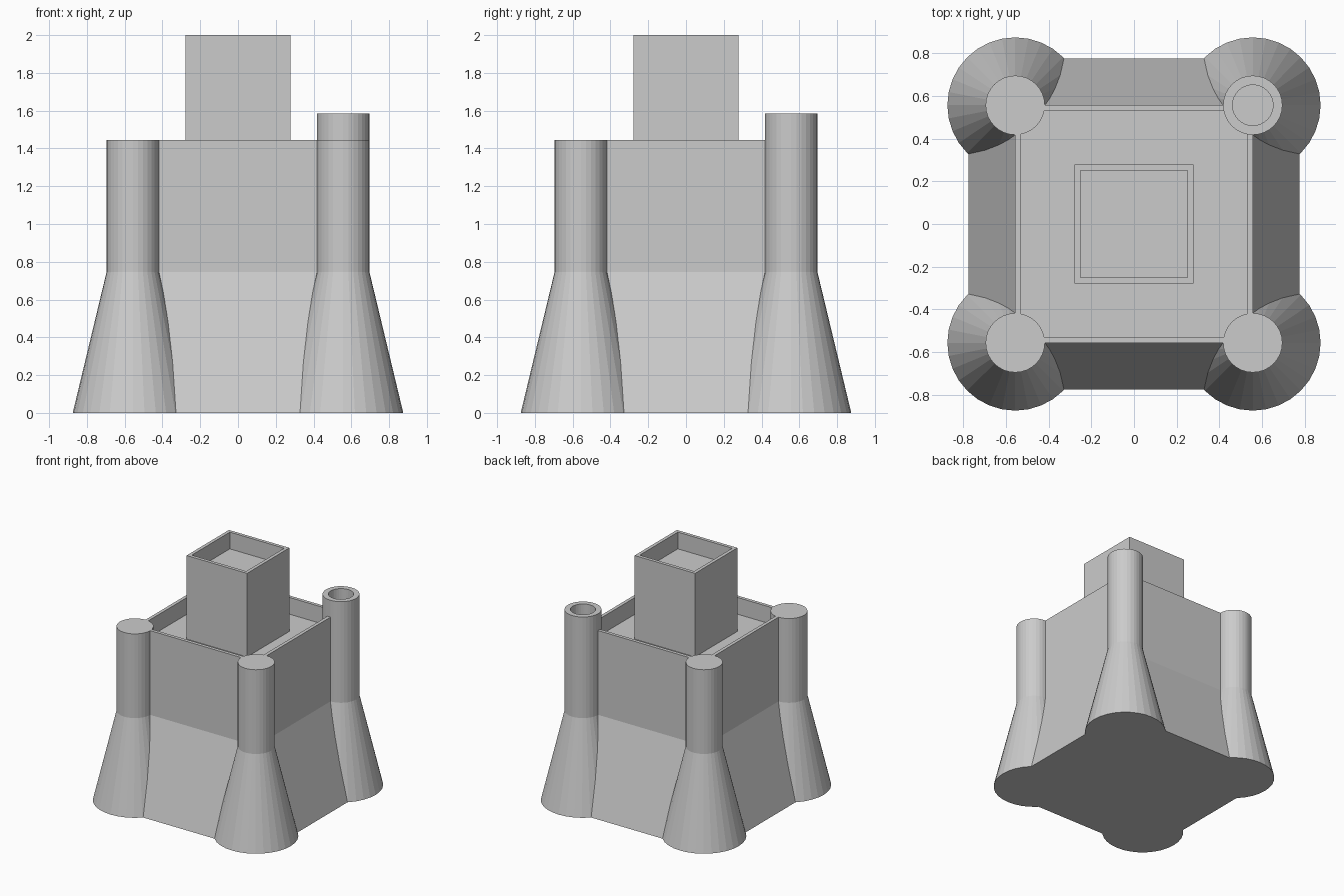
import bpy, bmesh, math

if "Cube" in bpy.data.objects:
    bpy.data.objects.remove(bpy.data.objects["Cube"])

HALF = 0.557       # half width of the upper walls, also the tower centres
WALL_TOP = 1.445
BEND = 0.745       # height where the sloping base turns vertical
PARAPET = 0.028
FLOOR = 1.306


def loft(name, rings, sides, centre=(0, 0)):
    """Closed solid from (radius, z) rings; 4 sides gives square rings by half width."""
    bm = bmesh.new()
    grow = math.sqrt(2) if sides == 4 else 1
    turn = math.pi / 4 if sides == 4 else 0
    loops = []
    for r, z in rings:
        angles = [turn + 2 * math.pi * i / sides for i in range(sides)]
        loops.append([bm.verts.new((centre[0] + r * grow * math.cos(a),
                                    centre[1] + r * grow * math.sin(a), z)) for a in angles])
    for low, high in zip(loops, loops[1:]):
        for i in range(sides):
            j = (i + 1) % sides
            bm.faces.new((low[i], low[j], high[j], high[i]))
    bm.faces.new(loops[0][::-1])
    bm.faces.new(loops[-1])
    bmesh.ops.recalc_face_normals(bm, faces=bm.faces)
    mesh = bpy.data.meshes.new(name)
    bm.to_mesh(mesh)
    bm.free()
    ob = bpy.data.objects.new(name, mesh)
    bpy.context.collection.objects.link(ob)
    return ob


def combine(target, other, operation):
    """Apply a boolean and remove the helper."""
    mod = target.modifiers.new(operation, 'BOOLEAN')
    mod.object, mod.operation, mod.solver = other, operation, 'EXACT'
    bpy.context.view_layer.objects.active = target
    bpy.ops.object.modifier_apply(modifier=mod.name)
    bpy.data.objects.remove(other)


# Curtain walls with sloping base and sunken courtyard
castle = loft("castle", [(0.777, 0), (HALF, BEND), (HALF, WALL_TOP)], 4)
combine(castle, loft("courtyard", [(HALF - PARAPET, FLOOR), (HALF - PARAPET, 1.7)], 4), 'DIFFERENCE')

# Corner towers with flared feet; the back right one is taller and open on top
for sx in (-1, 1):
    for sy in (-1, 1):
        tall = sx > 0 and sy > 0
        centre = (sx * HALF, sy * HALF)
        rings = [(0.318, 0), (0.139, BEND), (0.139, 1.585 if tall else WALL_TOP)]
        if tall:
            rings += [(0.095, 1.585), (0.095, WALL_TOP)]
        combine(castle, loft("corner_tower", rings, 32, centre), 'UNION')

# Central keep with hollow roof
K = 0.278
keep = loft("keep", [(K, FLOOR - 0.1), (K, 2), (K - PARAPET, 2), (K - PARAPET, 1.861)], 4)
combine(castle, keep, 'UNION')
